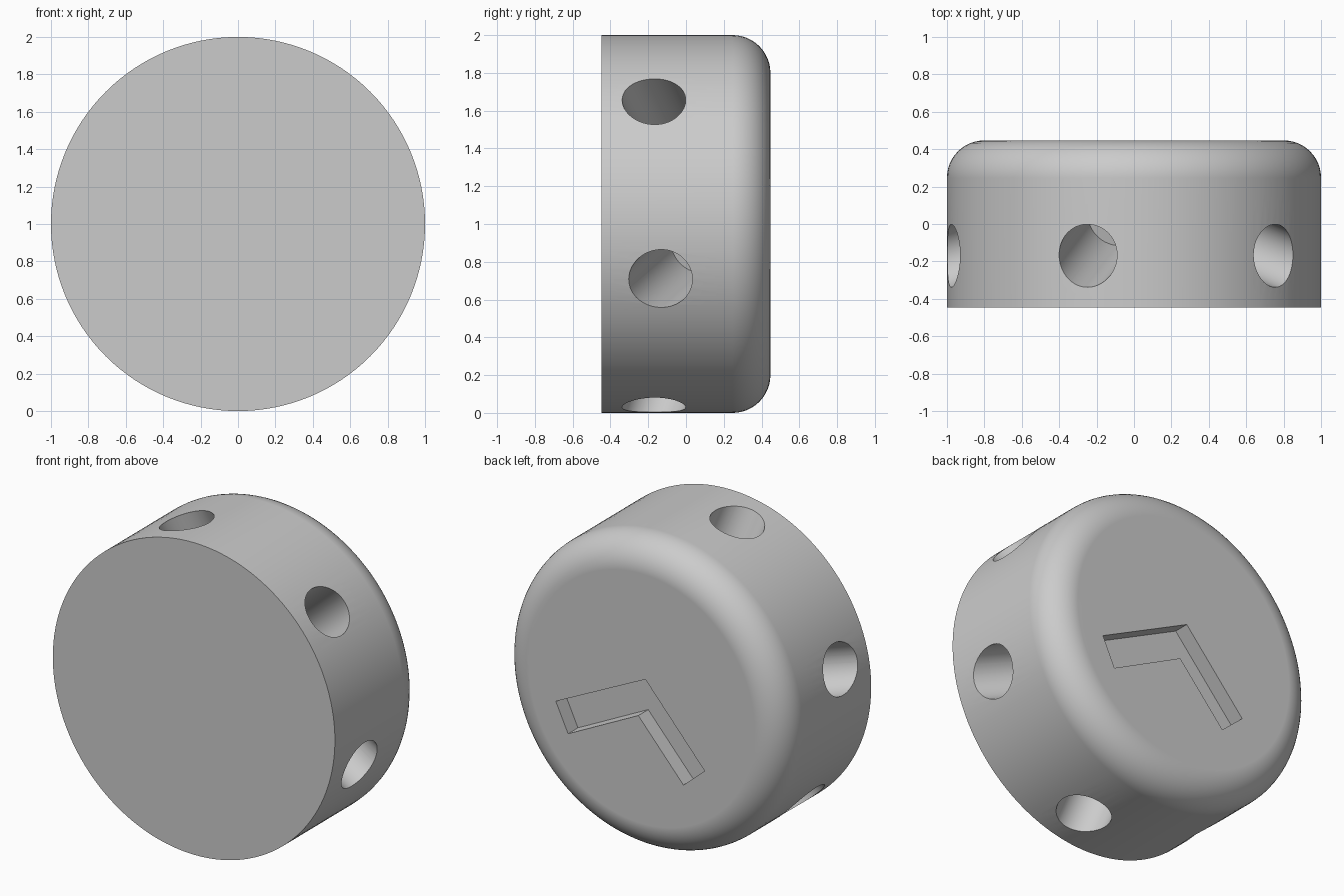
import bpy, bmesh, math
from mathutils import Vector

if "Cube" in bpy.data.objects:
    bpy.data.objects.remove(bpy.data.objects["Cube"], do_unlink=True)

RADIUS, HALF, FILLET = 1.0, 0.447, 0.2
CENTRE = Vector((0, 0, RADIUS))

grey = bpy.data.materials.new("plain grey")
grey.use_nodes = True
grey.diffuse_color = (0.6, 0.6, 0.6, 1)
grey.node_tree.nodes["Principled BSDF"].inputs["Base Color"].default_value = (0.6, 0.6, 0.6, 1)


def finish(name, bm):
    bmesh.ops.recalc_face_normals(bm, faces=bm.faces)
    mesh = bpy.data.meshes.new(name)
    bm.to_mesh(mesh)
    bm.free()
    mesh.materials.append(grey)
    obj = bpy.data.objects.new(name, mesh)
    bpy.context.collection.objects.link(obj)
    return obj


def apply(obj, modifier):
    bpy.context.view_layer.objects.active = obj
    bpy.ops.object.modifier_apply(modifier=modifier.name)


def cut(obj, cutter):
    cutter.hide_render = True
    mod = obj.modifiers.new("cut", "BOOLEAN")
    mod.operation, mod.solver, mod.object = "DIFFERENCE", "EXACT", cutter
    apply(obj, mod)
    bpy.data.objects.remove(cutter, do_unlink=True)


# Round body: lathed profile, square front rim and rounded back rim
bm = bmesh.new()
profile = [(0, -HALF), (RADIUS, -HALF)]
for i in range(13):
    a = math.radians(90 * i / 12)
    profile.append((RADIUS - FILLET + FILLET * math.cos(a),
                    HALF - FILLET + FILLET * math.sin(a)))
profile.append((0, HALF))
verts = [bm.verts.new((r, y, RADIUS)) for r, y in profile]
edges = [bm.edges.new(pair) for pair in zip(verts, verts[1:])]
bmesh.ops.spin(bm, geom=verts + edges, cent=CENTRE, axis=(0, 1, 0),
               angle=2 * math.pi, steps=128)
bmesh.ops.remove_doubles(bm, verts=bm.verts, dist=0.0001)
# Merge each flat end into a single face
bmesh.ops.dissolve_verts(bm, verts=[v for v in bm.verts
                                    if math.hypot(v.co.x, v.co.z - RADIUS) < 0.001])
body = finish("round_body", bm)

# Blind holes around the rim, leaning towards the back as they go in
TILT = math.radians(18)
for angle, y in ((41, -0.17), (104.4, -0.17), (167.6, -0.17),
                 (225, -0.17), (284, -0.17), (-17, -0.135)):
    a = math.radians(angle)
    out = Vector((math.cos(a), 0, math.sin(a)))
    mouth = CENTRE + out * RADIUS + Vector((0, y, 0))
    inward = Vector((0, math.sin(TILT), 0)) - out * math.cos(TILT)
    start, end = mouth - inward * 0.2, mouth + inward * 0.67
    bm = bmesh.new()
    bmesh.ops.create_cone(bm, cap_ends=True, segments=64, radius1=0.16,
                          radius2=0.16, depth=(end - start).length)
    turn = inward.to_track_quat("Z", "Y").to_matrix().to_4x4()
    bmesh.ops.transform(bm, matrix=turn, verts=bm.verts)
    bmesh.ops.translate(bm, vec=(start + end) / 2, verts=bm.verts)
    cut(body, finish("hole_cutter", bm))

# Bent slot recessed into the back
outline = [(0.61, 0.82), (-0.025, 1.13), (-0.445, 0.655),
           (-0.295, 0.525), (0.025, 0.885), (0.523, 0.635)]
bm = bmesh.new()
face = bm.faces.new([bm.verts.new((x, HALF - 0.1, z)) for x, z in outline])
grown = bmesh.ops.extrude_face_region(bm, geom=[face])["geom"]
bmesh.ops.translate(bm, vec=(0, 0.3, 0),
                    verts=[v for v in grown if isinstance(v, bmesh.types.BMVert)])
cut(body, finish("slot_cutter", bm))

# Smooth curves with crisp edges and clean flat faces
bpy.ops.object.select_all(action="DESELECT")
body.select_set(True)
bpy.context.view_layer.objects.active = body
bpy.ops.object.shade_smooth_by_angle(angle=math.radians(30))
weighted = body.modifiers.new("flat_normals", "WEIGHTED_NORMAL")
weighted.keep_sharp = True
